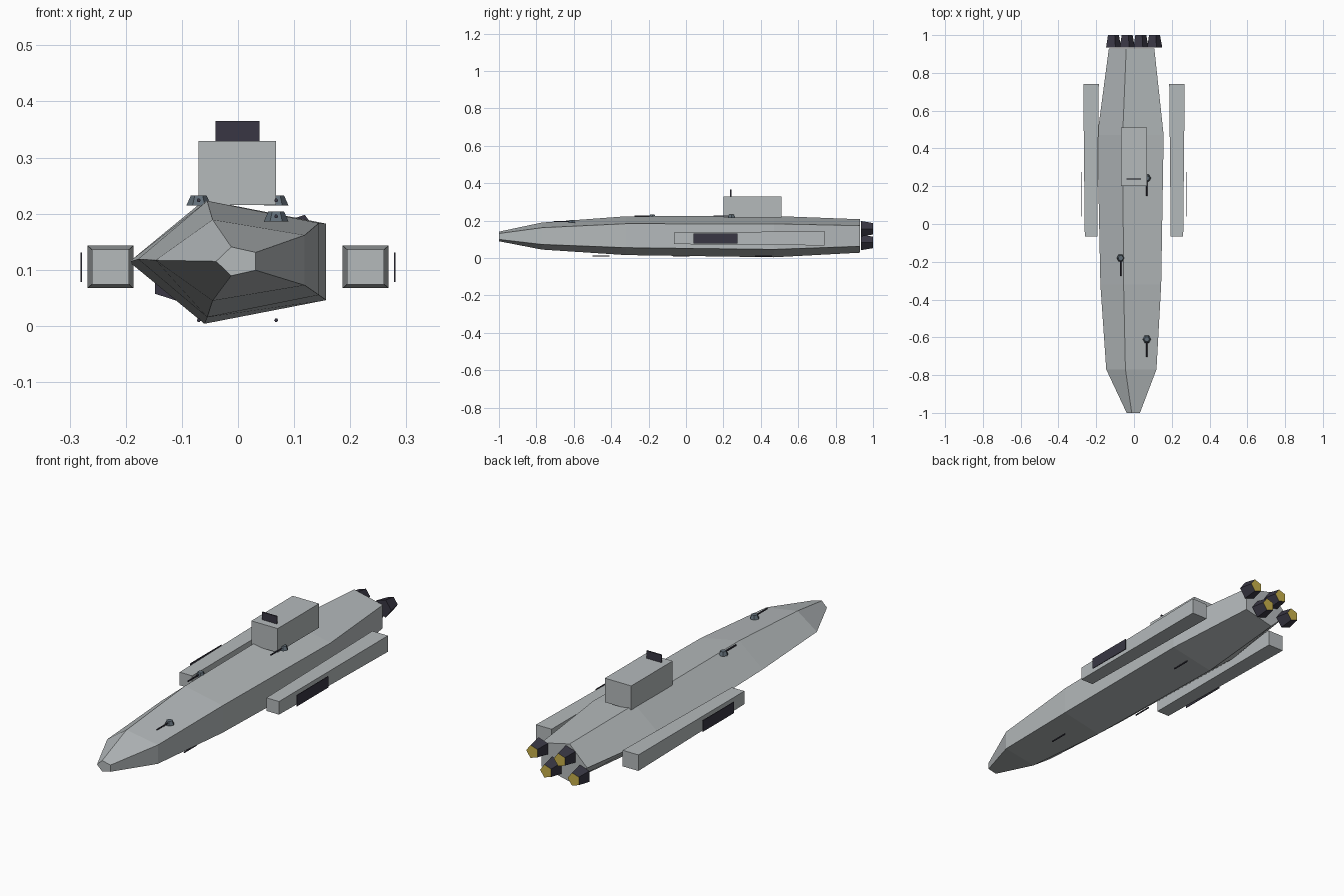
import bpy, bmesh
from math import cos, sin, pi, sqrt
from mathutils import Vector

cube = bpy.data.objects.get("Cube")
if cube:
    bpy.data.objects.remove(cube, do_unlink=True)


def material(name, rgb):
    m = bpy.data.materials.new(name)
    m.use_nodes = True
    m.diffuse_color = (*rgb, 1)
    m.node_tree.nodes["Principled BSDF"].inputs["Base Color"].default_value = (*rgb, 1)
    return m


GREY = material("hull grey", (0.46, 0.49, 0.50))
DARK = material("dark navy", (0.040, 0.037, 0.056))
STEEL = material("turret steel", (0.12, 0.155, 0.185))
GLOW = material("engine yellow", (0.58, 0.44, 0.07))


def finish(name, bm, *mats):
    bmesh.ops.recalc_face_normals(bm, faces=bm.faces)
    mesh = bpy.data.meshes.new(name)
    for m in mats:
        mesh.materials.append(m)
    bm.to_mesh(mesh)
    bm.free()
    obj = bpy.data.objects.new(name, mesh)
    bpy.context.collection.objects.link(obj)
    return obj


def loft(name, sides, phase, sections, *mats, upright=False):
    """Skin polygon rings (position along axis, centre u, centre v, radius u, radius v)."""
    bm = bmesh.new()
    rings = []
    for t, cu, cv, ru, rv in sections:
        ring = []
        for i in range(sides):
            a = phase + 2 * pi * i / sides
            u, v = cu + ru * cos(a), cv + rv * sin(a)
            ring.append(bm.verts.new((u, v, t) if upright else (u, t, v)))
        rings.append(ring)
    for a, b in zip(rings, rings[1:]):
        for i in range(sides):
            j = (i + 1) % sides
            bm.faces.new((a[i], a[j], b[j], b[i]))
    bm.faces.new(rings[0])
    cap = bm.faces.new(rings[-1])
    cap.material_index = len(mats) - 1
    return finish(name, bm, *mats)


def box(name, lo, hi, mat):
    lo, hi = Vector(lo), Vector(hi)
    bm = bmesh.new()
    bmesh.ops.create_cube(bm, size=1)
    for v in bm.verts:
        v.co = (lo + hi) / 2 + v.co * (hi - lo)
    return finish(name, bm, mat)


# Five-sided hull with its sharp edge on -x
loft("hull", 5, pi, [
    (-1.00, 0, 0.115, 0.039, 0.027),
    (-0.77, 0, 0.117, 0.147, 0.076),
    (-0.32, 0, 0.119, 0.178, 0.109),
    (0.47, 0, 0.114, 0.194, 0.116),
    (0.93, 0, 0.1175, 0.133, 0.094)], GREY)

# Command tower and its screen
box("tower", (-0.07, 0.20, 0.215), (0.068, 0.51, 0.329), GREY)
box("tower_screen", (-0.04, 0.236, 0.329), (0.038, 0.242, 0.365), DARK)

# Tapered side pods with outboard dark panels
for side, s in (("left", 1), ("right", -1)):
    x = s * 0.2275
    k = sqrt(2)
    loft(side + "_pod", 4, pi / 4, [
        (-0.065, x, 0.105, 0.033 * k, 0.031 * k),
        (0.74, x, 0.105, 0.041 * k, 0.038 * k)], GREY)
    box(side + "_panel", (s * 0.2795 - 0.0015, 0.04, 0.078),
        (s * 0.2795 + 0.0015, 0.275, 0.131), DARK)


def barrel(name, x, y, z, length):
    r = 0.0035
    loft(name, 6, 0, [(y - length, x, z, r, r), (y, x, z, r, r)], DARK)


# Upper turrets
for i, (x, y, z) in enumerate([(-0.07, -0.18, 0.2235), (0.068, 0.243, 0.2235),
                               (0.068, -0.61, 0.195)]):
    loft(f"turret_{i}", 6, 0, [(z - 0.009, x, y, 0.022, 0.022),
                               (z + 0.009, x, y, 0.014, 0.014)], STEEL, upright=True)
    barrel(f"turret_barrel_{i}", x, y, z, 0.095)

# Lower guns
for i, (x, y) in enumerate([(0.068, -0.41), (-0.07, 0.02), (0.068, 0.46)]):
    barrel(f"lower_barrel_{i}", x, y, 0.01, 0.09)

# Staggered engines with glowing ends
for i in range(4):
    x = -0.112 + 0.0725 * i
    z = 0.156 if i % 2 else 0.083
    loft(f"engine_{i}", 5, 0, [(0.935, x, z, 0.044, 0.044),
                               (1.0, x, z, 0.032, 0.032)], DARK, GLOW)
